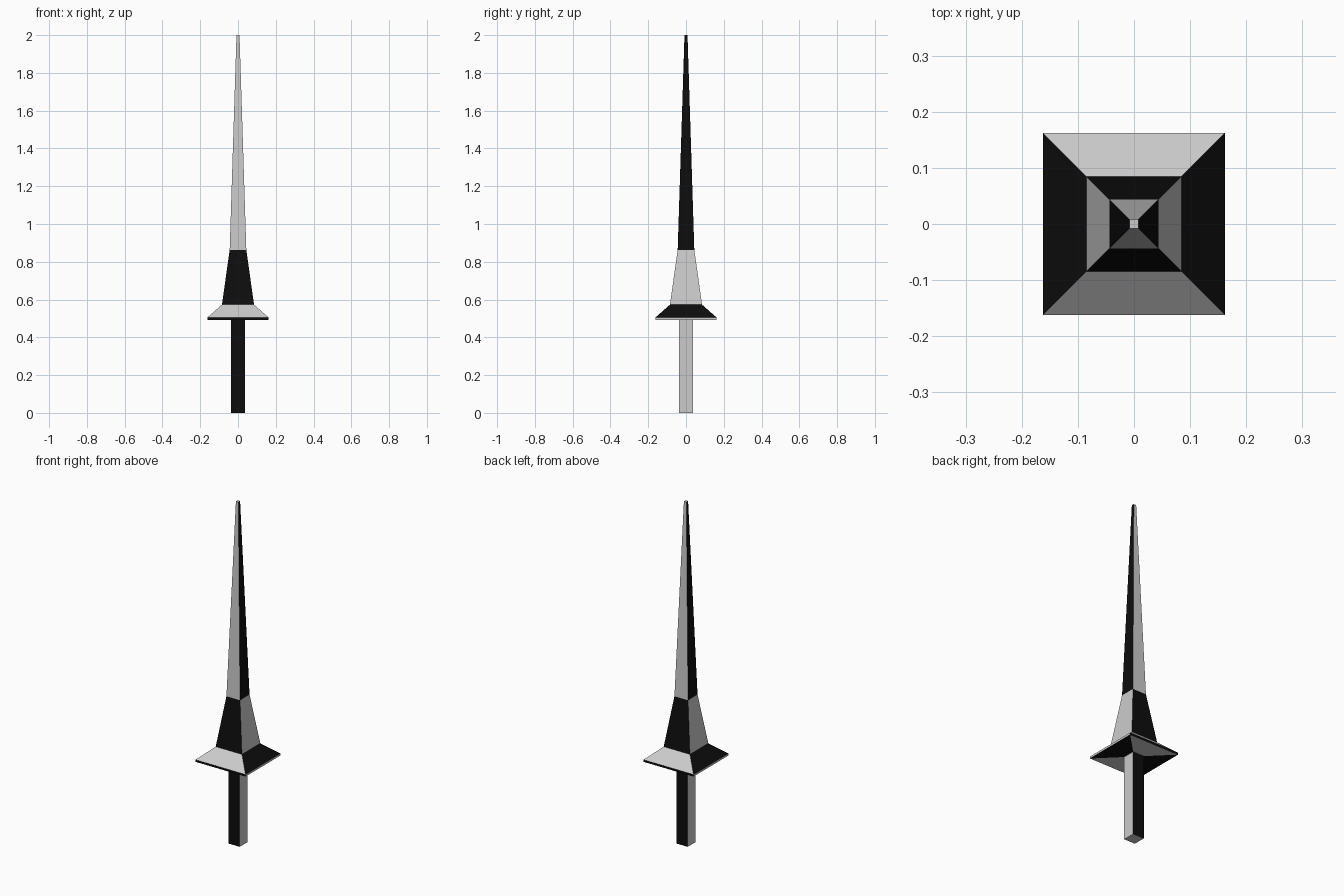
import bpy, bmesh

if "Cube" in bpy.data.objects:
    bpy.data.objects.remove(bpy.data.objects["Cube"])


def material(name, v):
    m = bpy.data.materials.new(name)
    m.diffuse_color = (v, v, v, 1)
    m.use_nodes = True
    m.node_tree.nodes["Principled BSDF"].inputs["Base Color"].default_value = m.diffuse_color
    return m


grey = material("light_grey", 0.6)
black = material("black", 0.004)


def square_part(name, rings, grey_on_x, cap_bottom=False, cap_top=False):
    """Stack of square rings (half width, z). grey_on_x[i] tells whether the
    band's left/right faces are grey (front/back black) or the reverse."""
    bm = bmesh.new()
    loops = [[bm.verts.new((sx * h, sy * h, z))
              for sx, sy in ((-1, -1), (1, -1), (1, 1), (-1, 1))]
             for h, z in rings]
    for i, on_x in enumerate(grey_on_x):
        a, b = loops[i], loops[i + 1]
        for k in range(4):
            n = (k + 1) % 4
            f = bm.faces.new((a[k], a[n], b[n], b[k]))
            faces_x = k % 2 == 1
            f.material_index = 0 if faces_x == on_x else 1
    if cap_bottom:
        bm.faces.new(loops[0][::-1])
    if cap_top:
        bm.faces.new(loops[-1])
    mesh = bpy.data.meshes.new(name)
    bm.to_mesh(mesh)
    bm.free()
    mesh.materials.append(grey)
    mesh.materials.append(black)
    obj = bpy.data.objects.new(name, mesh)
    bpy.context.collection.objects.link(obj)
    return obj


# Grip: square bar with a grey end
square_part("grip", [(0.036, 0), (0.036, 0.493)], [True], cap_bottom=True)

# Guard: flat underside, thin rim, sloped top
square_part("guard", [(0.036, 0.493), (0.162, 0.493), (0.162, 0.505), (0.085, 0.573)],
            [False, True, False])

# Blade: wide base, then a long taper to a small flat tip
square_part("blade", [(0.085, 0.573), (0.044, 0.863), (0.008, 2.0)],
            [True, False], cap_top=True)
